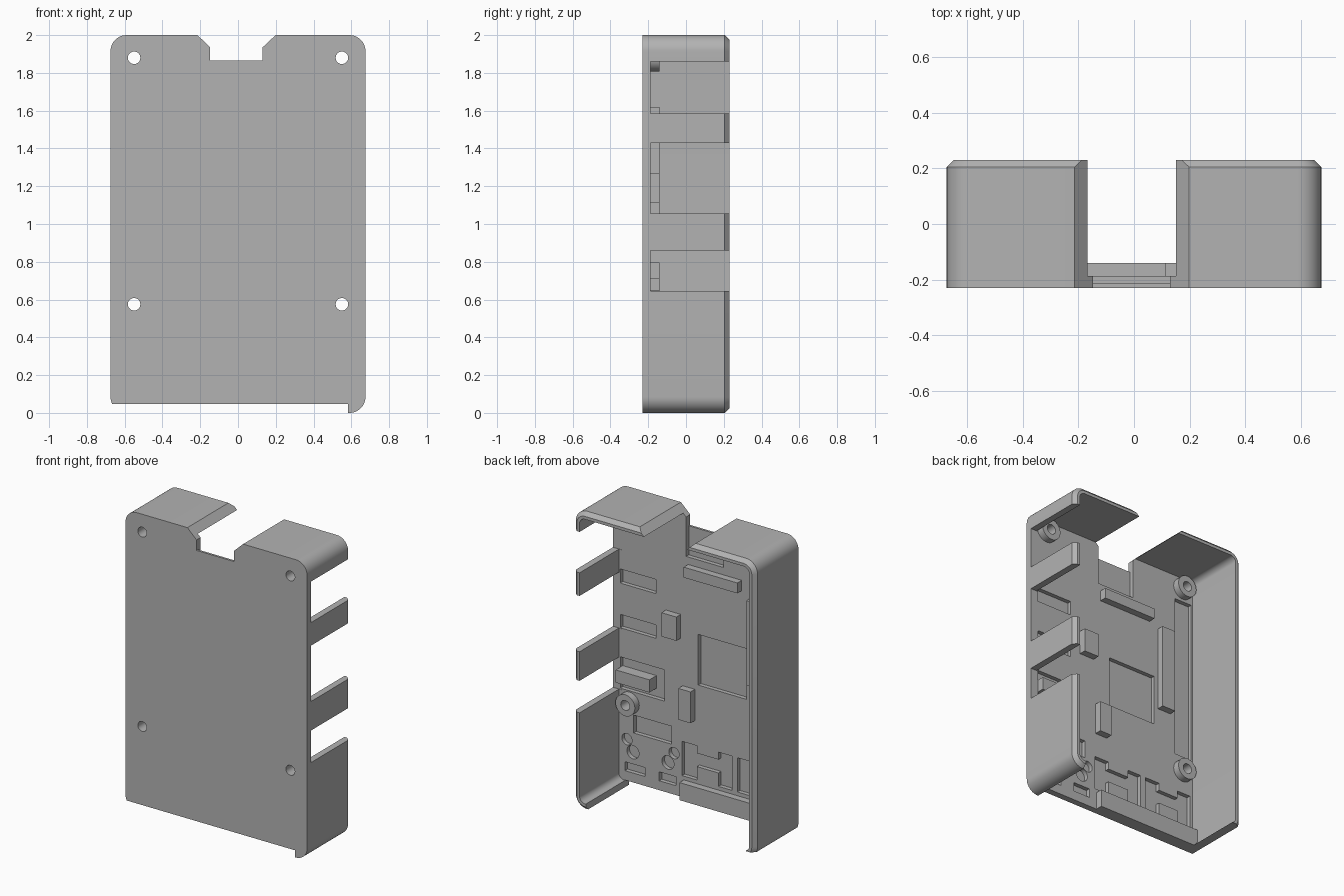
import bpy, bmesh, math

cube = bpy.data.objects.get("Cube")
if cube:
    bpy.data.objects.remove(cube, do_unlink=True)

grey = bpy.data.materials.new("plain_grey")
grey.use_nodes = True
grey.diffuse_color = (0.45, 0.45, 0.45, 1)
for node in grey.node_tree.nodes:
    if node.type == 'BSDF_PRINCIPLED':
        node.inputs["Base Color"].default_value = grey.diffuse_color

W, TOP = 0.675, 2.0
BACK, RIM = -0.23, 0.23       # outer face and open rim
FLOOR, DEEP, RAISED = -0.187, -0.215, -0.14
WALL, RADIUS = 0.045, 0.085


def loft(name, rings):
    """Solid through matching rings of (x, z) points, each given as (y, points)."""
    bm = bmesh.new()
    loops = [[bm.verts.new((x, y, z)) for x, z in pts] for y, pts in rings]
    n = len(loops[0])
    for a, b in zip(loops, loops[1:]):
        for i in range(n):
            j = (i + 1) % n
            bm.faces.new((a[i], a[j], b[j], b[i]))
    bm.faces.new(loops[0])
    bm.faces.new(loops[-1])
    bmesh.ops.recalc_face_normals(bm, faces=bm.faces[:])
    mesh = bpy.data.meshes.new(name)
    bm.to_mesh(mesh)
    bm.free()
    mesh.materials.append(grey)
    ob = bpy.data.objects.new(name, mesh)
    bpy.context.collection.objects.link(ob)
    return ob


def rounded(inset, steps=10):
    r = RADIUS - inset
    pts = []
    for k, (sx, cz) in enumerate([(1, TOP - RADIUS), (-1, TOP - RADIUS),
                                  (-1, RADIUS), (1, RADIUS)]):
        for i in range(steps + 1):
            a = math.pi / 2 * (k + i / steps)
            pts.append((sx * (W - RADIUS) + r * math.cos(a), cz + r * math.sin(a)))
    return pts


def circle(x, z, r, n=32):
    return [(x + r * math.cos(2 * math.pi * i / n),
             z + r * math.sin(2 * math.pi * i / n)) for i in range(n)]


def prism(name, pts, y0, y1):
    return loft(name, [(y0, pts), (y1, pts)])


def box(name, x0, x1, z0, z1, y0=-0.222, y1=RAISED):
    return prism(name, [(x0, z0), (x1, z0), (x1, z1), (x0, z1)], y0, y1)


def cut(target, cutter):
    """Subtract the cutter from the target, then discard the cutter."""
    cutter.hide_render = True
    mod = target.modifiers.new("cut", 'BOOLEAN')
    mod.operation, mod.solver, mod.object = 'DIFFERENCE', 'EXACT', cutter
    deps = bpy.context.evaluated_depsgraph_get()
    mesh = bpy.data.meshes.new_from_object(target.evaluated_get(deps))
    target.modifiers.clear()
    target.data = mesh
    bpy.data.objects.remove(cutter, do_unlink=True)


# Tray with rounded corners and a chamfered rim
shell = loft("case_shell", [(BACK, rounded(0)), (RIM - 0.025, rounded(0)),
                            (RIM, rounded(0.025))])
cut(shell, prism("cavity", rounded(WALL), FLOOR, 0.4))

# Open bottom end, keeping one corner
cut(shell, box("bottom_opening", -0.9, 0.583, -0.2, 0.047, -0.5, 0.5))

# Side ports
for z0, z1 in [(0.645, 0.86), (1.055, 1.43), (1.585, 1.86)]:
    cut(shell, box("side_port", 0.61, 0.8, z0, z1, FLOOR - 0.002, 0.5))

# Flared notch in the top
cut(shell, prism("top_notch", [(-0.249, 2.033), (-0.147, 1.935), (-0.147, 1.865),
                               (0.13, 1.865), (0.13, 1.935), (0.234, 2.033)], -0.5, 0.5))

# Shallow recesses in the floor
recesses = [
    (-0.32, 0.04, 0.83, 1.17),      # main chip
    (-0.62, -0.49, 0.68, 1.79),     # pin header
    (-0.147, 0.13, 1.67, 1.9),      # card slot
    (0.29, 0.62, 0.655, 0.865),     # power socket
    (0.355, 0.62, 1.06, 1.15),      # side sockets
    (0.355, 0.62, 1.36, 1.455),
    (0.24, 0.52, 0.38, 0.50),       # end sockets
    (0.435, 0.585, 0.11, 0.17),
    (0.205, 0.33, 0.11, 0.17),
]
for r in recesses:
    cut(shell, box("recess", *r, DEEP, 0.0))

# Stepped recesses for the two pin groups
for x0, x1 in [(-0.21, 0.16), (-0.61, -0.25)]:
    a, b = x0 + 0.1, x1 - 0.11
    pts = [(x0, 0.19), (a, 0.19), (a, 0.28), (b, 0.28), (b, 0.19), (x1, 0.19),
           (x1, 0.42), (b, 0.42), (b, 0.37), (a, 0.37), (a, 0.42), (x0, 0.42)]
    cut(shell, prism("pin_recess", pts, DEEP, 0.0))

# Round pin recesses
for x, z, r in [(0.57, 0.325, 0.038), (0.525, 0.25, 0.045),
                (0.22, 0.325, 0.038), (0.265, 0.25, 0.045)]:
    cut(shell, prism("round_recess", circle(x, z, r), DEEP, 0.0))

# Screw holes with standoffs
standoffs = []
for x in (-0.55, 0.55):
    for z in (0.575, 1.88):
        cut(shell, prism("screw_hole", circle(x, z, 0.033), -0.5, 0.0))
        post = prism("standoff", circle(x, z, 0.072), FLOOR - 0.01, RAISED)
        cut(post, prism("screw_hole", circle(x, z, 0.033), -0.5, 0.0))
        standoffs.append(post)

# Raised support pads
box("top_support", -0.283, 0.115, 1.55, 1.62)
box("middle_support", 0.17, 0.28, 1.11, 1.27)
box("lower_support", 0.065, 0.155, 0.585, 0.795)
box("port_support", 0.37, 0.62, 0.71, 0.795)
box("long_support", -0.45, -0.35, 0.95, 1.52)
box("end_support", -0.64, 0.147, 0.047, 0.165)

# Smooth only the rounded faces
bpy.ops.object.select_all(action='DESELECT')
for ob in [shell] + standoffs:
    ob.select_set(True)
bpy.context.view_layer.objects.active = shell
bpy.ops.object.shade_smooth_by_angle(angle=math.radians(30))
